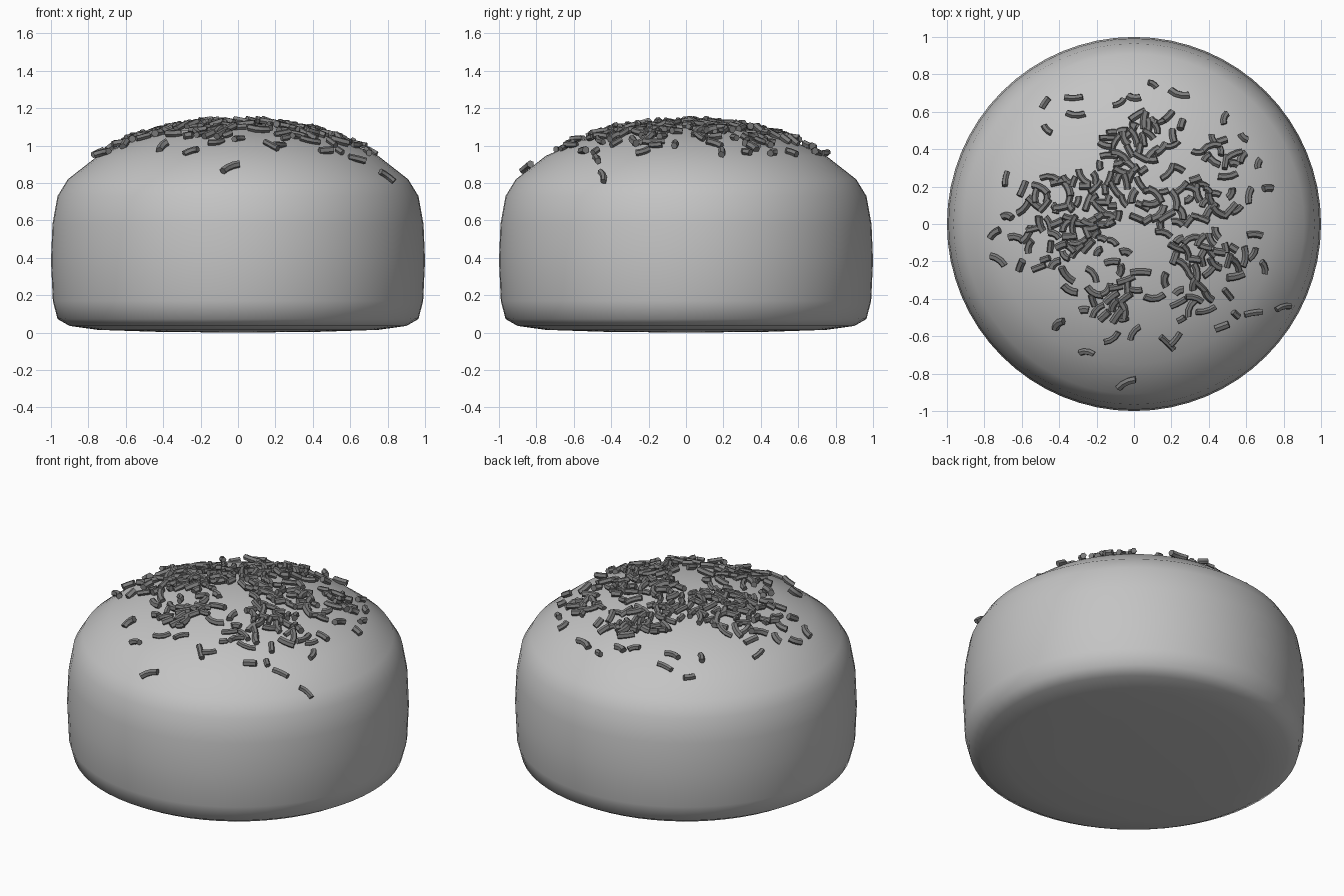
import bpy, bmesh, math, random
from mathutils import Vector

if "Cube" in bpy.data.objects:
    bpy.data.objects.remove(bpy.data.objects["Cube"])

random.seed(7)


def material(name, value):
    m = bpy.data.materials.new(name)
    m.diffuse_color = (value, value, value, 1)
    m.use_nodes = True
    m.node_tree.nodes["Principled BSDF"].inputs["Base Color"].default_value = m.diffuse_color
    return m


def make_object(name, bm, mat):
    mesh = bpy.data.meshes.new(name)
    bm.to_mesh(mesh)
    bm.free()
    mesh.materials.append(mat)
    ob = bpy.data.objects.new(name, mesh)
    bpy.context.collection.objects.link(ob)
    return ob


bun_grey = material("light grey", 0.55)
sprinkle_grey = material("dark grey", 0.2)

# bun: profile (radius, height) turned about z
profile = [(0, 0), (0.45, 0.005), (0.75, 0.015), (0.9, 0.036), (0.965, 0.073),
           (0.99, 0.17), (1.0, 0.385), (0.992, 0.58), (0.965, 0.73),
           (0.91, 0.82), (0.75, 0.945), (0.56, 1.03), (0.38, 1.08),
           (0.19, 1.11), (0, 1.12)]
SIDES = 64
bm = bmesh.new()
rings = []
for r, z in profile:
    if r == 0:
        rings.append([bm.verts.new((0, 0, z))] * SIDES)
    else:
        rings.append([bm.verts.new((r * math.cos(2 * math.pi * i / SIDES),
                                    r * math.sin(2 * math.pi * i / SIDES), z))
                      for i in range(SIDES)])
for a, b in zip(rings, rings[1:]):
    for i in range(SIDES):
        j = (i + 1) % SIDES
        bm.faces.new(list(dict.fromkeys([a[i], a[j], b[j], b[i]])))
bmesh.ops.recalc_face_normals(bm, faces=bm.faces)
for f in bm.faces:
    f.smooth = True
make_object("bun", bm, bun_grey)


# point and normal on the bun's domed top
def surface(x, y):
    r = math.hypot(x, y)
    for (r1, z1), (r0, z0) in zip(profile[8:], profile[9:]):
        if r0 <= r <= r1:
            slope = (z1 - z0) / (r1 - r0)
            n = Vector((-slope * x / max(r, 1e-6), -slope * y / max(r, 1e-6), 1))
            return Vector((x, y, z0 + slope * (r - r0))), n.normalized()


# one bent hexagonal rod lying on the dome
def add_sprinkle(bm, x, y):
    p, n = surface(x, y)
    ang = random.uniform(0, 2 * math.pi)
    t = Vector((math.cos(ang), math.sin(ang), 0))
    t = (t - n * t.dot(n)).normalized()
    t = (t + n * random.uniform(-0.3, 0.3)).normalized()
    side = n.cross(t).normalized()
    up = t.cross(side)
    rad = random.uniform(0.016, 0.021)
    half = random.uniform(0.022, 0.055)
    bend = random.uniform(-0.35, 0.35) * half
    c = p + n * 0.016
    loops = []
    for k in (-1, -0.35, 0.35, 1):
        mid = c + t * half * k + side * bend * (k * k - 0.4)
        d = (t + side * 2 * bend * k / half).normalized()
        s = up.cross(d)
        loops.append([bm.verts.new(mid + s * rad * math.cos(q * math.pi / 3)
                                   + up * rad * math.sin(q * math.pi / 3))
                      for q in range(6)])
    for a, b in zip(loops, loops[1:]):
        for i in range(6):
            j = (i + 1) % 6
            bm.faces.new((a[i], a[j], b[j], b[i])).smooth = True
    bm.faces.new(loops[0][::-1])
    bm.faces.new(loops[-1])


# sprinkle clusters (x, y, spread, count) and single strays (x, y)
clusters = [(0.0, 0.34, 0.09, 28), (0.09, 0.5, 0.08, 14), (-0.2, 0.12, 0.08, 30),
            (-0.4, 0.16, 0.08, 12), (-0.27, -0.06, 0.08, 18), (-0.47, -0.07, 0.08, 10),
            (-0.1, -0.36, 0.09, 22), (0.3, -0.15, 0.09, 20), (0.36, 0.13, 0.1, 22),
            (0.46, 0.38, 0.08, 10), (0.3, -0.42, 0.1, 13), (0.5, -0.2, 0.08, 9),
            (0.12, 0.06, 0.07, 7)]
strays = [(-.68, .24), (-.67, .04), (-.74, -.05), (-.72, -.19), (-.6, -.22),
          (-.46, .5), (-.47, .64), (-.32, .67), (-.31, .58), (.1, .74), (.0, .67),
          (.24, .69), (-.08, .64), (.61, .15), (.71, .19), (.66, .32), (.58, .46),
          (.48, .56), (.69, -.23), (.79, -.44), (.63, -.47), (.54, -.48),
          (.22, -.61), (-.25, -.68), (-.04, -.84), (-.4, -.53), (-.34, -.35),
          (.63, -.16)]
spots = list(strays)
for cx, cy, spread, count in clusters:
    placed = tries = 0
    while placed < count and tries < 300:
        tries += 1
        x, y = random.gauss(cx, spread), random.gauss(cy, spread)
        if math.hypot(x, y) < 0.75 and all(math.hypot(x - a, y - b) > 0.035 for a, b in spots):
            spots.append((x, y))
            placed += 1
bm = bmesh.new()
for x, y in spots:
    add_sprinkle(bm, x, y)
bmesh.ops.recalc_face_normals(bm, faces=bm.faces)
sprinkles = make_object("sprinkles", bm, sprinkle_grey)
bpy.context.view_layer.objects.active = sprinkles
sprinkles.select_set(True)
bpy.ops.object.shade_smooth_by_angle(angle=math.radians(40))
